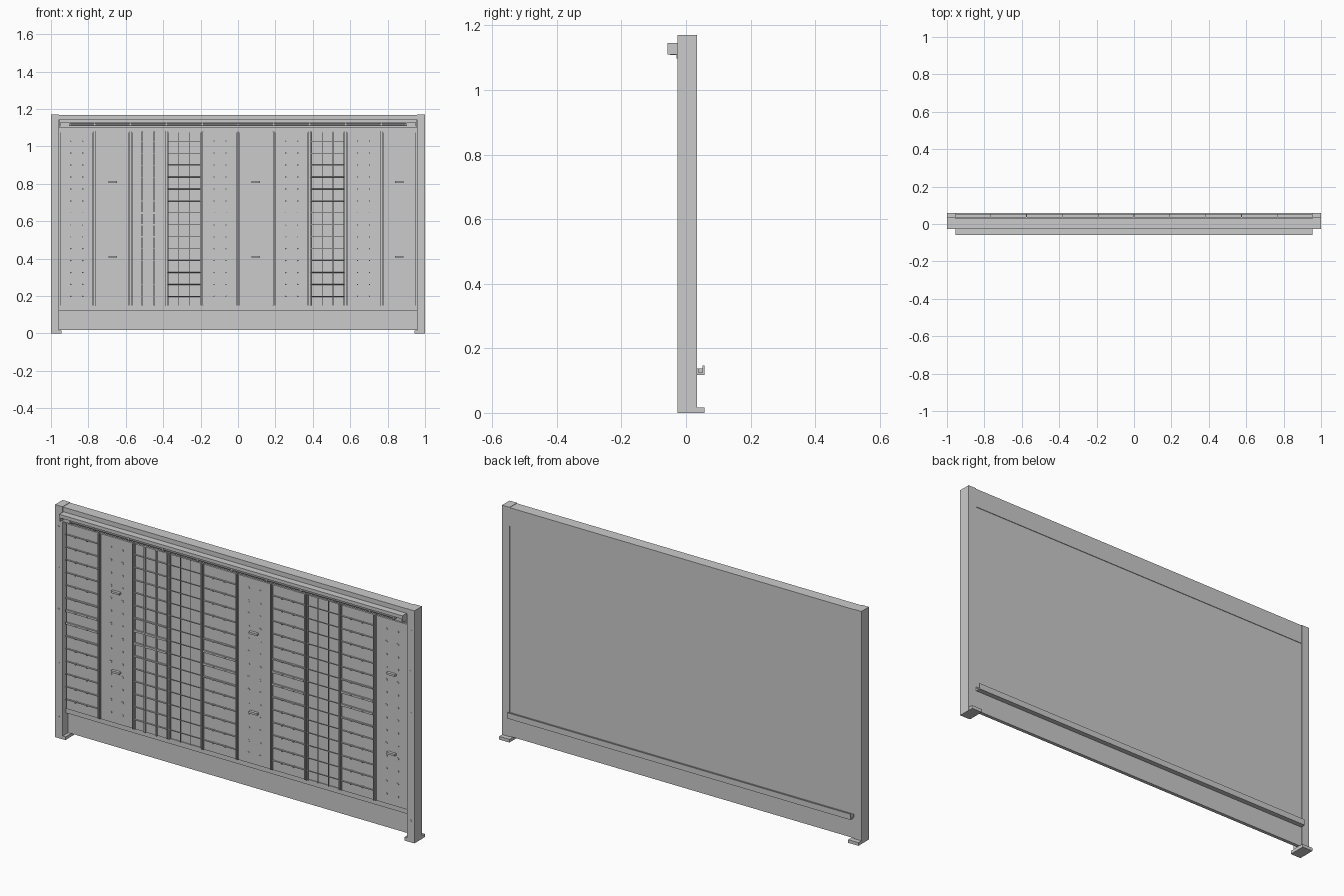
import bpy, bmesh, math
from mathutils import Matrix, Vector

if "Cube" in bpy.data.objects:
    bpy.data.objects.remove(bpy.data.objects["Cube"])

grey = bpy.data.materials.new("light grey metal")
grey.diffuse_color = (0.6, 0.6, 0.6, 1)
grey.use_nodes = True
grey.node_tree.nodes["Principled BSDF"].inputs["Base Color"].default_value = grey.diffuse_color


class Part:
    """Collects boxes and rods into one named object."""
    def __init__(self, name):
        self.name, self.bm = name, bmesh.new()

    def box(self, x0, x1, y0, y1, z0, z1):
        m = Matrix.Translation(((x0 + x1) / 2, (y0 + y1) / 2, (z0 + z1) / 2))
        m = m @ Matrix.Diagonal((x1 - x0, y1 - y0, z1 - z0, 1))
        bmesh.ops.create_cube(self.bm, size=1, matrix=m)

    def rod(self, a, b, r, sides=8):
        a, b = Vector(a), Vector(b)
        d = b - a
        m = Matrix.Translation((a + b) / 2) @ d.to_track_quat('Z', 'Y').to_matrix().to_4x4()
        bmesh.ops.create_cone(self.bm, cap_ends=True, segments=sides, radius1=r,
                              radius2=r, depth=d.length, matrix=m)

    def done(self):
        me = bpy.data.meshes.new(self.name)
        self.bm.to_mesh(me)
        self.bm.free()
        me.materials.append(grey)
        bpy.context.collection.objects.link(bpy.data.objects.new(self.name, me))


FRONT, BACK = -0.026, 0.034      # frame depth
FACE = -0.006                    # front of the panels
LOW, HIGH = 0.148, 1.08          # panel height range
PITCH, HALF = 0.1916, 0.088      # panel spacing and half width
ROWS = [0.198 + 0.0638 * k for k in range(14)]
CENTRES = [(i - 4.5) * PITCH for i in range(10)]
GAPS = [(i - 4) * PITCH for i in range(9)]

# side posts, feet and bolts
posts, feet, bolts = Part("side_posts"), Part("feet"), Part("post_bolts")
for s in (-1, 1):
    posts.box(*sorted((s * 0.958, s)), FRONT, BACK, 0.0, 1.17)
    feet.box(*sorted((s * 0.943, s * 0.9995)), FRONT + 0.001, 0.0575, 0.0, 0.016)
    for z in (0.11, 0.38, 0.65, 0.86, 1.065):
        bolts.rod((s * 0.98, FRONT - 0.001, z), (s * 0.98, FRONT + 0.004, z), 0.004)
for p in (posts, feet, bolts):
    p.done()

# rails, kick plate and rear sheet
top = Part("top_rail")
top.box(-0.958, 0.958, FRONT + 0.002, BACK - 0.001, 1.145, 1.168)
top.box(-0.958, 0.958, 0.0, BACK - 0.001, 1.075, 1.145)
top.done()
base = Part("kick_plate")
base.box(-0.958, 0.958, 0.016, BACK - 0.001, 0.018, 0.125)
base.done()
rail = Part("bottom_rail")
rail.box(-0.958, 0.958, 0.002, 0.026, 0.122, LOW)
rail.done()
sheet = Part("rear_sheet")
sheet.box(-0.958, 0.958, 0.006, BACK - 0.004, 0.125, 1.076)
sheet.done()

# rear ledge with upturned lip and dividers
ledge = Part("rear_ledge")
ledge.box(-0.955, 0.955, BACK - 0.004, 0.0575, 0.118, 0.125)
ledge.box(-0.955, 0.955, 0.051, 0.0575, 0.125, 0.147)
ledge.box(-0.955, 0.955, BACK - 0.004, 0.038, 0.125, 0.137)
for x in GAPS:
    ledge.box(x - 0.002, x + 0.002, 0.036, 0.053, 0.125, 0.137)
ledge.done()

# lamp hood across the top: top plate, short lip, end plates, tube and clips
hood = Part("lamp_hood")
hood.box(-0.955, 0.955, -0.0575, FRONT + 0.004, 1.139, 1.145)
hood.box(-0.955, 0.955, -0.0575, -0.053, 1.128, 1.14)
hood.box(-0.955, 0.955, -0.030, FRONT + 0.001, 1.097, 1.14)
for s in (-1, 1):
    hood.box(*sorted((s * 0.948, s * 0.955)), -0.0575, FRONT, 1.11, 1.144)
hood.done()
tube = Part("lamp_tube")
tube.rod((-0.9, -0.042, 1.117), (0.9, -0.042, 1.117), 0.006, 10)
for x in GAPS + [-0.9, 0.9]:
    tube.box(x - 0.004, x + 0.004, -0.05, -0.028, 1.108, 1.139)
tube.done()

# upright channels between the panels
channels = Part("panel_dividers")
for x in GAPS:
    for s in (-1, 1):
        channels.box(x + s * 0.0045 - 0.0018, x + s * 0.0045 + 0.0018,
                     -0.012, 0.008, LOW, HIGH)
channels.done()

panels = Part("panels")
pegs = Part("panel_pegs")
brackets = Part("peg_panel_brackets")
ribs = Part("hook_rails")
mesh = Part("wire_grids")
for i, x in enumerate(CENTRES):
    a, b = x - HALF, x + HALF
    if i in (3, 7):
        # open wire grid
        for k in range(4):
            wx = a + 0.002 + k * (2 * HALF - 0.004) / 3
            mesh.rod((wx, FACE, LOW), (wx, FACE, HIGH), 0.002, 6)
        for z in ROWS:
            mesh.rod((a, FACE - 0.003, z), (b, FACE - 0.003, z), 0.002, 6)
        continue
    panels.box(a, b, FACE, 0.008, LOW, HIGH)
    for z in ROWS:
        for s in (-1, 1):
            px = x + s * 0.032
            if i in (1, 5, 9):
                pegs.rod((px, FACE - 0.002, z), (px, FACE + 0.002, z), 0.006)
            else:
                pegs.rod((px, FACE - 0.012, z), (px, FACE, z), 0.004, 6)
    if i in (1, 5, 9):
        # two small ledges on each peg panel
        for z in (0.41, 0.81):
            brackets.box(x - 0.023, x + 0.023, FACE - 0.014, FACE, z - 0.005, z + 0.005)
    else:
        # hook rails, heavier around the middle
        for k, z in enumerate(ROWS):
            h = 0.005 if k in (6, 7) else 0.003 if k in (5, 8) else 0.0012
            ribs.box(a, b, FACE - 0.008, FACE, z - h, z + h)
        if i == 2:
            for s in (-1, 1):
                ribs.box(x + s * 0.032 - 0.004, x + s * 0.032 + 0.004,
                         FACE - 0.009, FACE, LOW, HIGH)
for p in (panels, pegs, brackets, ribs, mesh):
    p.done()
